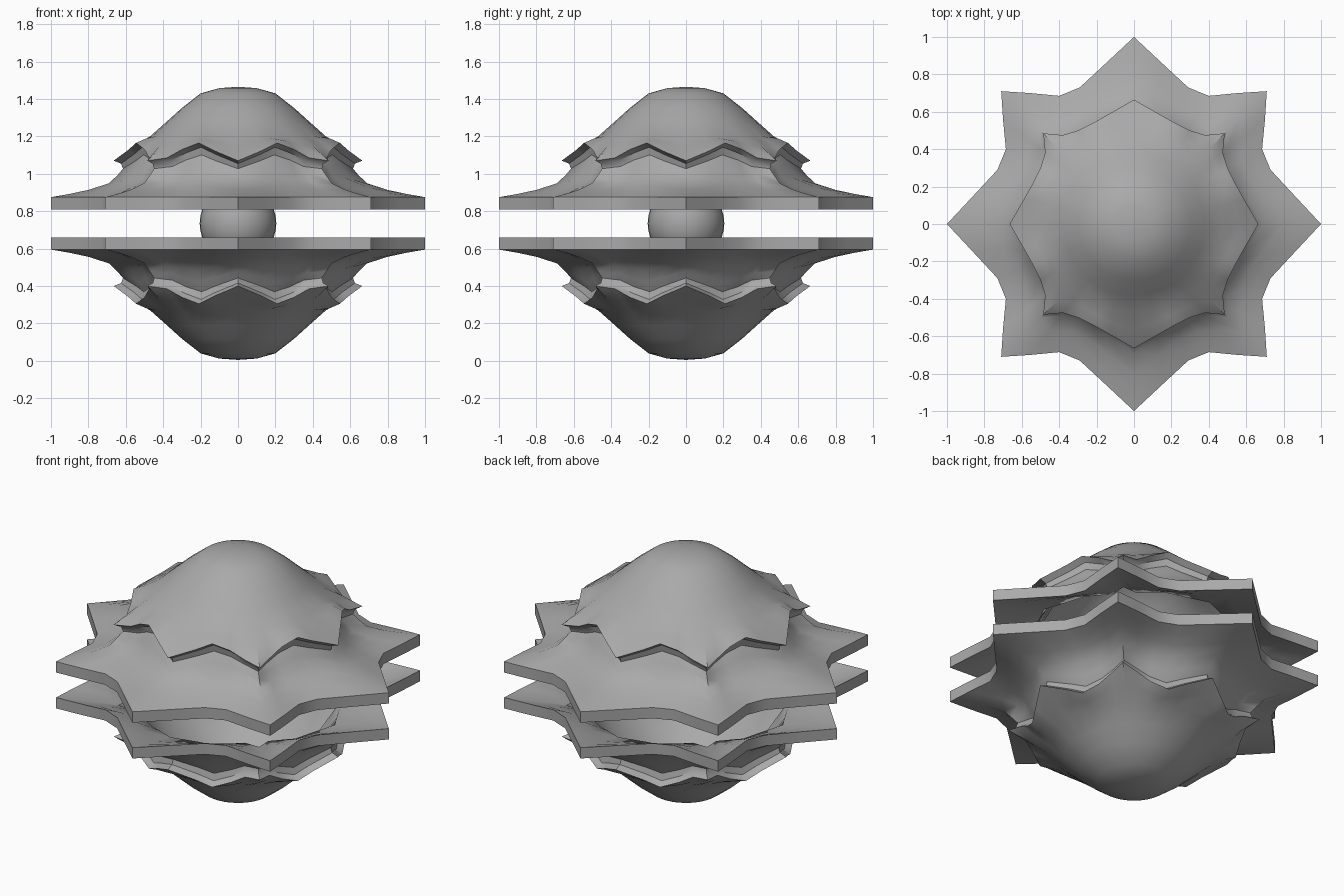
import bpy, bmesh, math
from mathutils import Vector

if "Cube" in bpy.data.objects:
    bpy.data.objects.remove(bpy.data.objects["Cube"])

MID = 0.735  # height of the mirror plane

gray = bpy.data.materials.new("plain_gray")
gray.diffuse_color = (0.4, 0.4, 0.4, 1)
gray.use_nodes = True
gray.node_tree.nodes["Principled BSDF"].inputs["Base Color"].default_value = gray.diffuse_color

# One eighth of the star rim and of the scalloped cap edge (x, y) and cap edge height
RIM = [(1, 0), (.86, .15), (.73, .29), (.685, .40), (.70, .555), (.71, .71)]
CAP = [(.665, 0), (.59, .13), (.545, .21), (.50, .30), (.475, .38), (.485, .485)]
CAP_Z = [1.07, 1.125, 1.165, 1.13, 1.085, 1.07]


def full_turn(eighth):
    """Mirror an eighth into a quarter, then turn it four times."""
    pts = [Vector(p) for p in eighth]
    quarter = pts + [Vector((p.y, p.x)) for p in pts[-2:0:-1]]
    out = []
    for k in range(4):
        for p in quarter:
            q = p.copy()
            for _ in range(k):
                q = Vector((-q.y, q.x))
            out.append(q)
    return out


rim, cap = full_turn(RIM), full_turn(CAP)
cap_z = (CAP_Z + CAP_Z[-2:0:-1]) * 4
N = len(rim)


def skirt(f, s, drop=0.0, scale=1.0):
    """Ring between cap edge (f=0) and rim (f=1), at share s of the height."""
    return [(*(cap[i].lerp(rim[i], f) * scale), .875 + (cap_z[i] - .875) * s - drop)
            for i in range(N)]


def circle(r, z):
    return [(*(cap[i].normalized() * r), z) for i in range(N)]


def dome_blend(r, z, f, lift):
    """Ring between the cap edge and a dome circle."""
    return [tuple(Vector((*cap[i], cap_z[i])).lerp(Vector(c), f) + Vector((0, 0, lift)))
            for i, c in enumerate(circle(r, z))]


def shell(name, flip):
    dome = [(.47, 1.2), (.38, 1.28), (.3, 1.352), (.2, 1.43), (.1, 1.458)]
    rings = [circle(r, z) for r, z in reversed(dome)]          # outer dome
    rings += [dome_blend(.47, 1.2, .5, .006), skirt(0, 1)]     # scalloped lip
    rings += [skirt(0, .92, 0, .94), skirt(0, .78, 0, .925)]   # undercut neck
    flare = [(-.06, .6), (.075, .38), (.4, .2), (.7, .09), (1, 0)]
    rings += [skirt(f, s) for f, s in flare]                   # flared skirt
    rings += [skirt(f, s, .065) for f, s in reversed(flare[2:])]  # underside
    rings += [skirt(.03, .38, .065, .95), skirt(0, .7, .04, .86)]
    rings += [circle(r * .93, z - .06) for r, z in dome]       # inner dome
    bm = bmesh.new()

    def vert(p):
        return bm.verts.new((p[0], p[1], 2 * MID - p[2] if flip else p[2]))
    loops = [[vert(p) for p in ring] for ring in rings]
    for a, b in zip(loops, loops[1:]):
        for i in range(N):
            j = (i + 1) % N
            bm.faces.new((a[i], b[i], b[j], a[j]))
    for loop, z in ((loops[0], 1.465), (loops[-1], 1.4)):      # close both poles
        pole = vert((0, 0, z))
        for i in range(N):
            bm.faces.new((loop[i], loop[(i + 1) % N], pole))
    bmesh.ops.recalc_face_normals(bm, faces=bm.faces)
    me = bpy.data.meshes.new(name)
    bm.to_mesh(me)
    bm.free()
    ob = bpy.data.objects.new(name, me)
    bpy.context.collection.objects.link(ob)
    return ob


def finish(ob, angle):
    ob.data.materials.append(gray)
    bpy.ops.object.select_all(action='DESELECT')
    ob.select_set(True)
    bpy.context.view_layer.objects.active = ob
    bpy.ops.object.shade_smooth_by_angle(angle=math.radians(angle))


finish(shell("upper_shell", False), 40)
finish(shell("lower_shell", True), 40)

# Ball floating between the shells
bpy.ops.mesh.primitive_uv_sphere_add(segments=32, ring_count=16, radius=.205, location=(0, 0, MID))
ball = bpy.context.object
ball.name = "center_ball"
finish(ball, 40)
